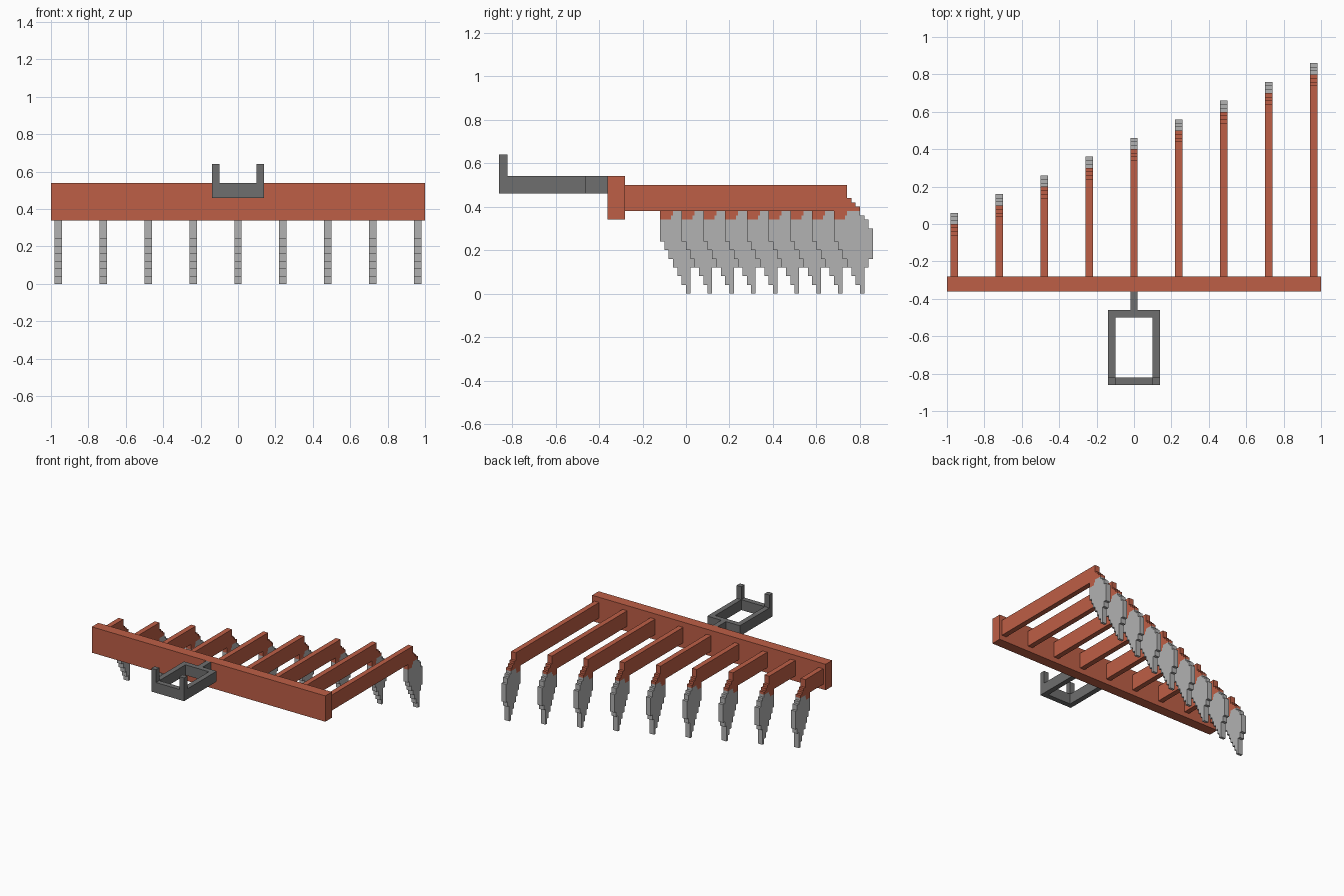
import bpy
import bmesh

cube = bpy.data.objects.get("Cube")
if cube:
    bpy.data.objects.remove(cube, do_unlink=True)


def material(name, rgb):
    m = bpy.data.materials.new(name)
    m.use_nodes = True
    m.diffuse_color = (*rgb, 1)
    m.node_tree.nodes["Principled BSDF"].inputs["Base Color"].default_value = (*rgb, 1)
    return m


RED = material("rust_red", (0.515, 0.114, 0.061))
STEEL = material("light_steel", (0.445, 0.445, 0.445))
IRON = material("dark_iron", (0.156, 0.156, 0.156))


def finish(bm, name, mat):
    bmesh.ops.recalc_face_normals(bm, faces=bm.faces)
    mesh = bpy.data.meshes.new(name)
    bm.to_mesh(mesh)
    bm.free()
    mesh.materials.append(mat)
    obj = bpy.data.objects.new(name, mesh)
    bpy.context.collection.objects.link(obj)
    return obj


def stepped_plate(name, mat, rows, x, y, width=0.04):
    """Extrude a stepped side profile; rows are (z_low, z_high, y_back, y_front)."""
    pts = []
    for z0, z1, a, b in rows:
        pts += [(b, z0), (b, z1)]
    for z0, z1, a, b in reversed(rows):
        pts += [(a, z1), (a, z0)]
    # drop repeated points
    pts = [p for i, p in enumerate(pts) if p != pts[i - 1]]
    bm = bmesh.new()
    face = bm.faces.new([bm.verts.new((x - width / 2, y + p, z)) for p, z in pts])
    ext = bmesh.ops.extrude_face_region(bm, geom=[face])
    moved = [v for v in ext["geom"] if isinstance(v, bmesh.types.BMVert)]
    bmesh.ops.translate(bm, verts=moved, vec=(width, 0, 0))
    return finish(bm, name, mat)


def box(name, mat, x0, x1, y0, y1, z0, z1):
    return stepped_plate(name, mat, [(z0, z1, y0, y1)], (x0 + x1) / 2, 0, x1 - x0)


# Main crossbar
box("crossbar", RED, -1, 1, -0.36, -0.28, 0.34, 0.54)

# Blade profile, relative to the arm tip
BLADE = [
    (0.00, 0.04, 0.00, 0.02),
    (0.04, 0.08, -0.02, 0.02),
    (0.08, 0.12, -0.04, 0.02),
    (0.12, 0.16, -0.06, 0.04),
    (0.16, 0.20, -0.08, 0.06),
    (0.20, 0.24, -0.10, 0.06),
    (0.24, 0.30, -0.12, 0.06),
    (0.30, 0.34, -0.12, 0.04),
    (0.34, 0.36, -0.07, 0.02),
    (0.36, 0.38, -0.06, 0.00),
]

# Nine arms growing longer towards the left, each holding a blade
for i in range(9):
    x, tip = -0.96 + 0.24 * i, 0.1 * i
    root = -0.28 - tip
    arm = [
        (0.34, 0.36, -0.12, -0.07),
        (0.36, 0.38, -0.12, -0.06),
        (0.38, 0.40, root, 0.00),
        (0.40, 0.42, root, -0.02),
        (0.42, 0.44, root, -0.04),
        (0.44, 0.50, root, -0.06),
    ]
    stepped_plate(f"arm_{i + 1}", RED, arm, x, tip)
    stepped_plate(f"blade_{i + 1}", STEEL, BLADE, x, tip)

# Hitch: stem, rectangular frame and two upright pins
box("hitch_stem", IRON, -0.02, 0.02, -0.46, -0.36, 0.46, 0.54)
box("hitch_back_rail", IRON, -0.14, 0.14, -0.50, -0.46, 0.46, 0.54)
box("hitch_front_rail", IRON, -0.10, 0.10, -0.86, -0.82, 0.46, 0.54)
for side, x in (("right", -0.12), ("left", 0.12)):
    rail = [(0.46, 0.54, -0.86, -0.50), (0.54, 0.64, -0.86, -0.82)]
    stepped_plate(f"hitch_{side}_rail", IRON, rail, x, 0)
